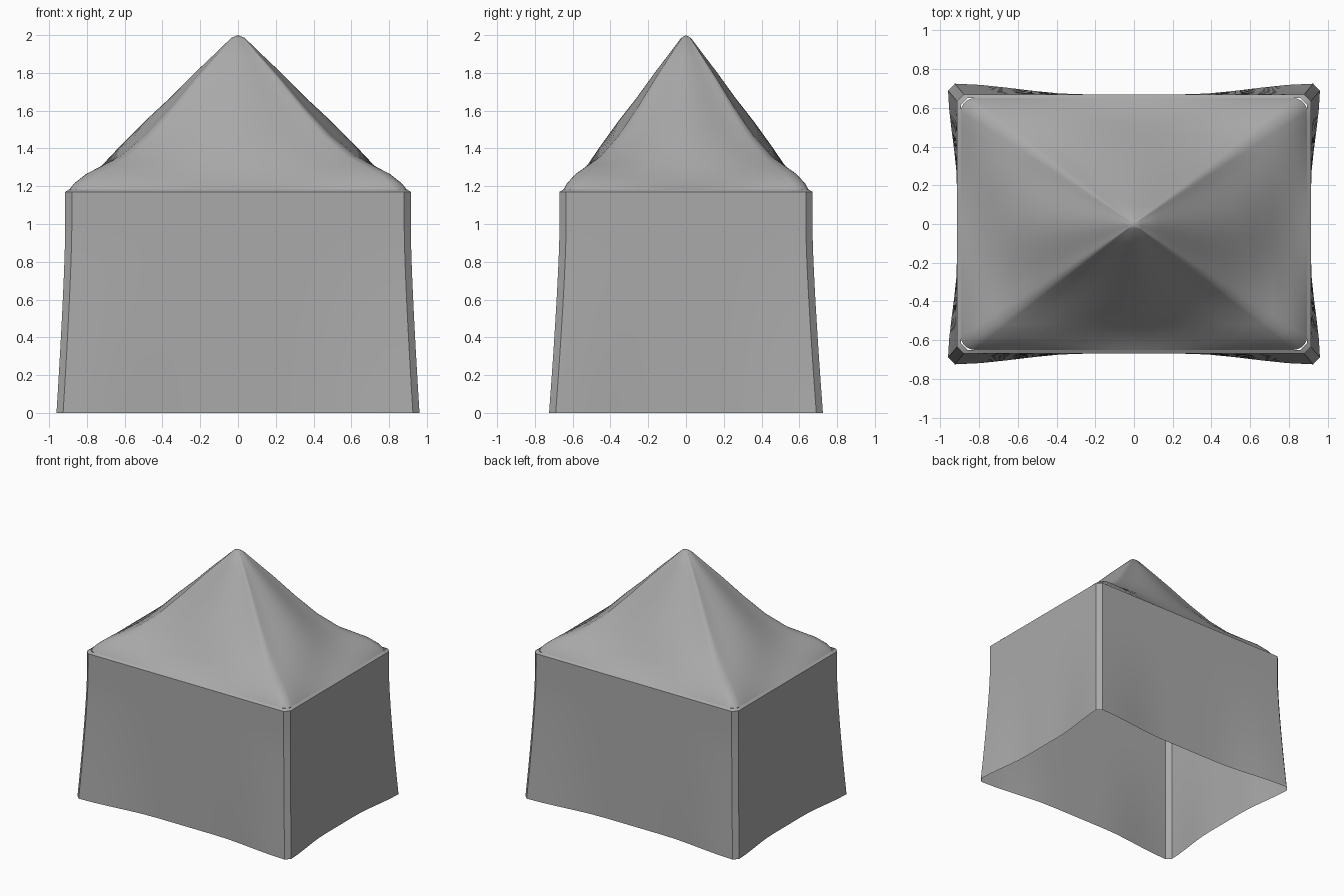
import bpy, bmesh, math

cube = bpy.data.objects.get("Cube")
if cube:
    bpy.data.objects.remove(cube, do_unlink=True)

canvas = bpy.data.materials.new("grey_canvas")
canvas.use_nodes = True
GREY = (0.4, 0.4, 0.4, 1)
canvas.diffuse_color = GREY
canvas.node_tree.nodes["Principled BSDF"].inputs["Base Color"].default_value = GREY


def outline(hx, hy, cut, side=14, arc=1):
    """Closed rectangle loop with its corners cut (arc=1) or rounded (arc>1)."""
    pts = []
    for k, (sx, sy) in enumerate([(1, 1), (-1, 1), (-1, -1), (1, -1)]):
        for i in range(arc + 1):
            a = math.pi / 2 * (k + i / arc)
            pts.append((sx * (hx - cut) + cut * math.cos(a),
                        sy * (hy - cut) + cut * math.sin(a)))
        # straight side up to the next corner
        half = (hx if k % 2 == 0 else hy) - cut
        dx, dy = [(-1, 0), (0, -1), (1, 0), (0, 1)][k]
        x0, y0 = pts[-1]
        for i in range(1, side):
            d = 2 * half * i / side
            pts.append((x0 + dx * d, y0 + dy * d))
    return pts


def loft(name, rings, tip=None):
    """Skin a stack of loops, optionally closing the top at a tip."""
    bm = bmesh.new()
    loops = [[bm.verts.new(p) for p in ring] for ring in rings]
    n = len(loops[0])
    for low, high in zip(loops, loops[1:]):
        for i in range(n):
            j = (i + 1) % n
            bm.faces.new((low[i], low[j], high[j], high[i]))
    if tip:
        top = bm.verts.new(tip)
        for i in range(n):
            bm.faces.new((loops[-1][i], loops[-1][(i + 1) % n], top))
    mesh = bpy.data.meshes.new(name)
    bm.to_mesh(mesh)
    bm.free()
    mesh.materials.append(canvas)
    obj = bpy.data.objects.new(name, mesh)
    bpy.context.collection.objects.link(obj)
    bpy.ops.object.select_all(action='DESELECT')
    obj.select_set(True)
    bpy.context.view_layer.objects.active = obj
    bpy.ops.object.shade_smooth_by_angle(angle=math.radians(32))
    return obj


def smooth(t):
    t = max(0, min(1, t))
    return t * t * (3 - 2 * t)


# Walls: open below, corners flaring outward towards the ground
HX, HY, EAVE = 0.915, 0.67, 1.17
wall_loop = outline(HX, HY, 0.035)
wall_rings = []
for step in range(11):
    z = EAVE * step / 10
    flare = max(0, 1 - z / 0.95) ** 1.3
    ring = []
    for x, y in wall_loop:
        u, v = abs(x) / HX, abs(y) / HY
        w = flare * smooth((min(u, v) - 0.3) / 0.66)
        ring.append((x + math.copysign(0.046 * w, x),
                     y + math.copysign(0.055 * w, y), z))
    wall_rings.append(ring)
loft("tent_walls", wall_rings)

# Eave: narrow hem joining the walls to the roof
RX, RY = 0.895, 0.65
hem_inner = outline(RX, RY, 0.035)
loft("eave_hem", [[(x, y, EAVE) for x, y in wall_loop],
                  [(x, y, EAVE + 0.012) for x, y in hem_inner]])

# Roof: (scale, height at side middles, height along the hips)
PROFILE = [(1.0, 1.18, 1.18), (0.97, 1.195, 1.215), (0.9, 1.235, 1.265),
           (0.8, 1.315, 1.31), (0.7, 1.41, 1.355), (0.55, 1.545, 1.465),
           (0.4, 1.67, 1.61), (0.25, 1.805, 1.77), (0.15, 1.89, 1.87),
           (0.04, 1.985, 1.98)]
roof_loop = outline(RX, RY, 0.07, arc=5)
roof_rings = []
for s, side_z, hip_z in PROFILE:
    ring = []
    for x, y in roof_loop:
        u, v = abs(x) / RX, abs(y) / RY
        w = smooth(min(u, v) / max(u, v))
        ring.append((x * s, y * s, side_z + (hip_z - side_z) * w))
    roof_rings.append(ring)
loft("tent_roof", roof_rings, tip=(0, 0, 2))
